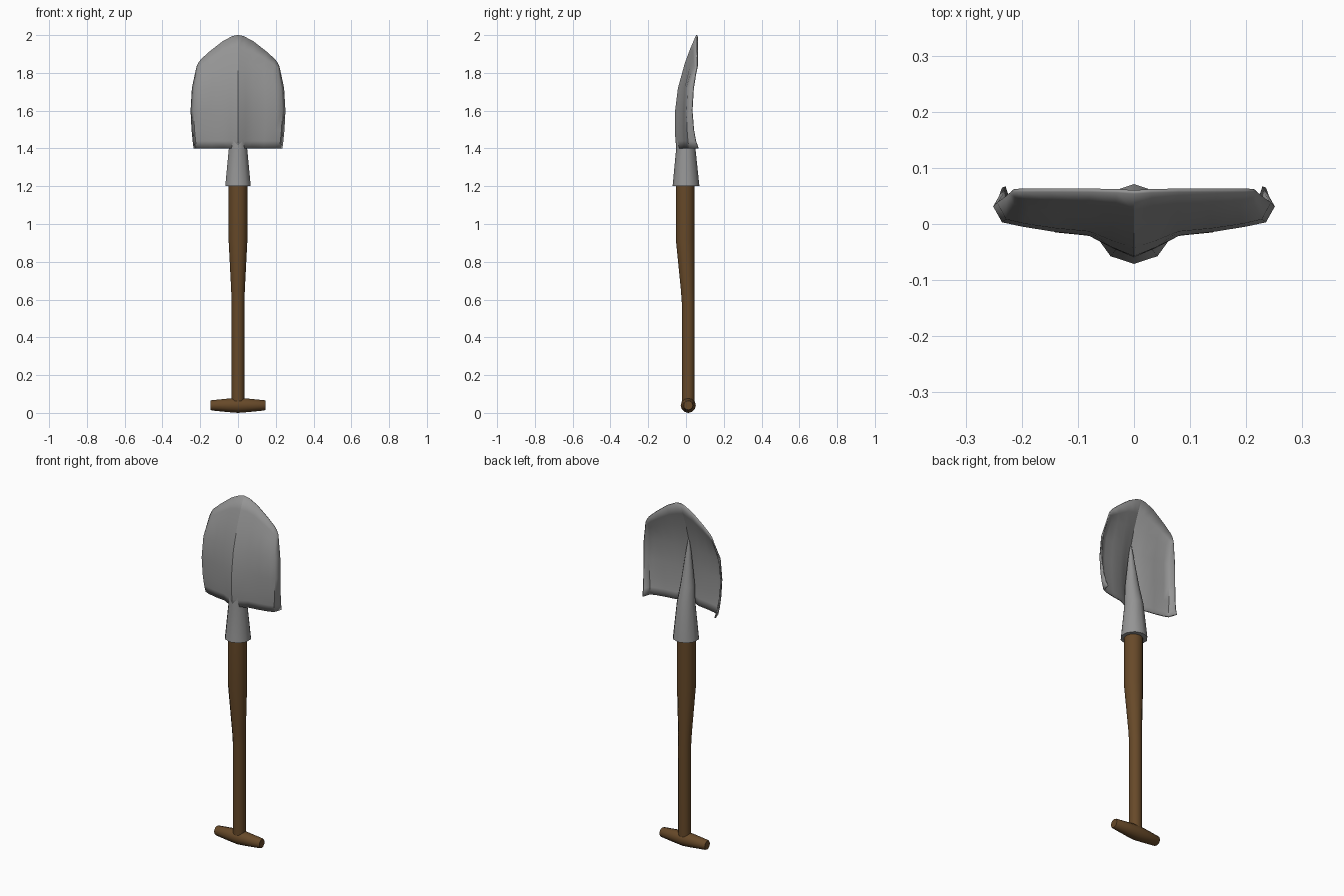
import bpy, bmesh
from math import sin, cos, pi, radians

if "Cube" in bpy.data.objects:
    bpy.data.objects.remove(bpy.data.objects["Cube"])


def material(name, rgb):
    m = bpy.data.materials.new(name)
    m.diffuse_color = (*rgb, 1)
    m.use_nodes = True
    m.node_tree.nodes["Principled BSDF"].inputs["Base Color"].default_value = m.diffuse_color
    return m


wood = material("wood", (0.135, 0.067, 0.022))
steel = material("steel", (0.30, 0.30, 0.30))


def finish(name, bm, mat, angle):
    bmesh.ops.recalc_face_normals(bm, faces=bm.faces)
    me = bpy.data.meshes.new(name)
    bm.to_mesh(me)
    bm.free()
    me.materials.append(mat)
    ob = bpy.data.objects.new(name, me)
    bpy.context.collection.objects.link(ob)
    bpy.ops.object.select_all(action='DESELECT')
    ob.select_set(True)
    bpy.context.view_layer.objects.active = ob
    bpy.ops.object.shade_smooth_by_angle(angle=radians(angle))
    return ob


def loft(name, rings, sides, mat, axis='z', angle=40):
    """Rings are (position along axis, centre y, radius)."""
    bm = bmesh.new()
    loops = []
    for p, cy, r in rings:
        loop = []
        for i in range(sides):
            a = 2 * pi * i / sides - pi / 2
            u, v = r * cos(a), r * sin(a)
            co = (u, cy + v, p) if axis == 'z' else (p, cy + v, 0.04 + u)
            loop.append(bm.verts.new(co))
        loops.append(loop)
    for a, b in zip(loops, loops[1:]):
        for i in range(sides):
            j = (i + 1) % sides
            bm.faces.new((a[i], a[j], b[j], b[i]))
    bm.faces.new(loops[0])
    bm.faces.new(loops[-1])
    return finish(name, bm, mat, angle)


# Wooden shaft and T grip
loft("shaft", [(0.04, 0.012, 0.034), (0.58, 0.012, 0.034), (0.65, 0.009, 0.036),
               (0.92, -0.004, 0.05), (1.25, -0.004, 0.05)], 12, wood)
loft("grip", [(-0.145, 0.012, 0.024), (-0.14, 0.012, 0.027), (-0.05, 0.012, 0.036),
              (0, 0.012, 0.04), (0.05, 0.012, 0.036), (0.14, 0.012, 0.027),
              (0.145, 0.012, 0.024)], 12, wood, 'x')

# Metal socket tapering into the back of the blade
loft("socket", [(1.2, 0, 0.071), (1.4, -0.001, 0.051), (1.5, -0.015, 0.040),
                (1.6, -0.020, 0.027), (1.69, -0.024, 0.015),
                (1.76, -0.025, 0.004)], 10, steel)

# Blade half: rows of (z, half width, ridge y, wing y, outer wing y, edge y)
rows = [(1.40, 0.232, -0.047, -0.012, 0.008, 0.066),
        (1.44, 0.237, -0.052, -0.015, 0.003, 0.052),
        (1.50, 0.243, -0.056, -0.018, 0.000, 0.041),
        (1.60, 0.248, -0.054, -0.017, -0.001, 0.033),
        (1.72, 0.241, -0.039, -0.010, 0.004, 0.040)]
bm = bmesh.new()
grid = []
for z, w, yc, yw, yo, ye in rows:
    k = w / 0.248
    pts = [(0, yc), (0.04 * k, yc * 0.55 + yw * 0.45), (0.08 * k, yw),
           (0.145 * k, (yw + yo) / 2 - 0.001), (0.2 * k, yo),
           (w - 0.015, yo * 0.8 + ye * 0.2), (w, ye)]
    grid.append([bm.verts.new((x, y, z)) for x, y in pts])
# curved upper rows and pointed outline
upper = [(0, -0.003, 1.85), (0.035, 0.008, 1.85), (0.075, 0.017, 1.845),
         (0.135, 0.024, 1.83), (0.186, 0.031, 1.81), (0.212, 0.038, 1.80),
         (0.225, 0.052, 1.795)]
crown = [(0, 0.027, 1.93), (0.033, 0.036, 1.925), (0.078, 0.040, 1.91),
         (0.143, 0.043, 1.872), (0.190, 0.046, 1.842), (0.210, 0.05, 1.825),
         (0.221, 0.056, 1.815)]
tip = [(0, 0.057, 2.0), (0.03, 0.059, 1.993), (0.08, 0.06, 1.967),
       (0.15, 0.06, 1.912), (0.193, 0.06, 1.873), (0.207, 0.06, 1.855),
       (0.216, 0.06, 1.835)]
for row in (upper, crown, tip):
    grid.append([bm.verts.new(c) for c in row])
for a, b in zip(grid, grid[1:]):
    for i in range(len(a) - 1):
        bm.faces.new((a[i], a[i + 1], b[i + 1], b[i]))
blade = finish("blade", bm, steel, 50)
# keep the central ridge crisp
for e in blade.data.edges:
    if all(abs(blade.data.vertices[v].co.x) < 1e-5 for v in e.vertices):
        e.use_edge_sharp = True
blade.modifiers.new("mirror", 'MIRROR').use_clip = True
sol = blade.modifiers.new("thickness", 'SOLIDIFY')
sol.thickness = 0.007
sol.offset = 0
